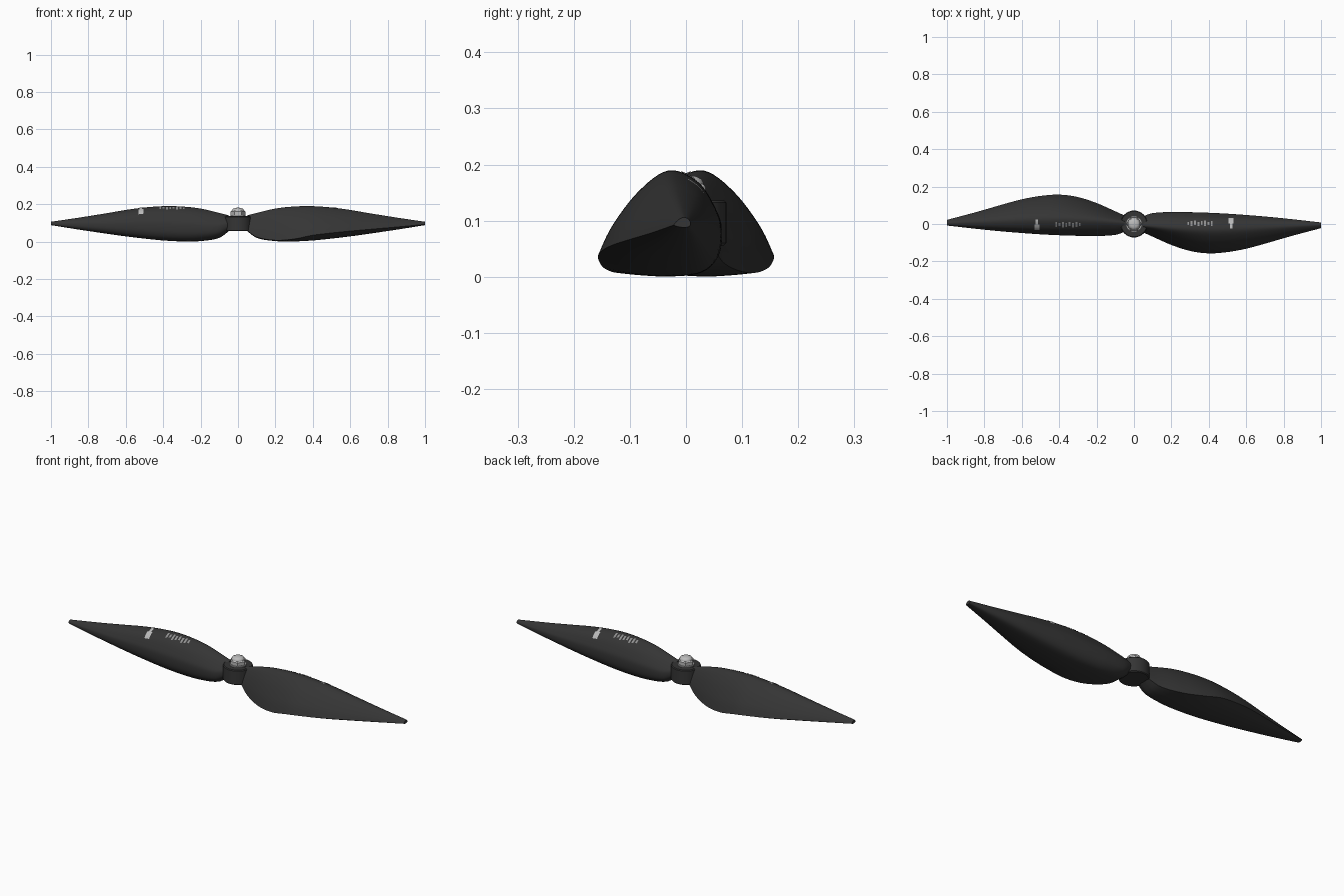
import bpy, bmesh, math

if "Cube" in bpy.data.objects:
    bpy.data.objects.remove(bpy.data.objects["Cube"])

def material(name, c):
    m = bpy.data.materials.new(name)
    m.diffuse_color = (c, c, c, 1)
    m.use_nodes = True
    m.node_tree.nodes["Principled BSDF"].inputs["Base Color"].default_value = m.diffuse_color
    return m

BLACK = material("black_plastic", 0.035)
PALE = material("pale_metal", 0.5)
GREY = material("grey_print", 0.27)

def finish(name, bm, mat, angle=40, recalc=True):
    if recalc:
        bmesh.ops.recalc_face_normals(bm, faces=bm.faces)
    me = bpy.data.meshes.new(name)
    bm.to_mesh(me)
    bm.free()
    me.materials.append(mat)
    ob = bpy.data.objects.new(name, me)
    bpy.context.collection.objects.link(ob)
    bpy.ops.object.select_all(action='DESELECT')
    ob.select_set(True)
    bpy.context.view_layer.objects.active = ob
    bpy.ops.object.shade_smooth_by_angle(angle=math.radians(angle))
    return ob

# Blade dimensions along the radius: trailing reach, leading reach, top, bottom, trailing edge height
X = [.05, .1, .2, .3, .4, .5, .6, .7, .85, 1]
TRAIL = [.045, .068, .112, .144, .157, .15, .132, .105, .062, .022]
LEAD = [.042, .058, .064, .063, .060, .055, .048, .040, .025, .008]
TOP = [.14, .153, .176, .187, .189, .182, .169, .152, .128, .106]
BOTTOM = [.055, .02, .003, .001, .006, .016, .028, .042, .064, .088]
EDGE = [.058, .024, .007, .014, .034, .046, .056, .065, .078, .092]

def curve(tab, x):
    """Smooth interpolation of a table over X."""
    n = len(X)
    i = max(k for k in range(n - 1) if X[k] <= x + 1e-9)
    def slope(k):
        a, b = max(k - 1, 0), min(k + 1, n - 1)
        return (tab[b] - tab[a]) / (X[b] - X[a])
    h = X[i + 1] - X[i]
    t = (x - X[i]) / h
    return ((2*t**3 - 3*t*t + 1) * tab[i] + (t**3 - 2*t*t + t) * h * slope(i)
            + (3*t*t - 2*t**3) * tab[i + 1] + (t**3 - t*t) * h * slope(i + 1))

def section(x, steps=6):
    """Thick aerofoil loop (y, z) starting at the sharp trailing edge."""
    a, b, T, B, e = -curve(TRAIL, x), curve(LEAD, x), curve(TOP, x), curve(BOTTOM, x), curve(EDGE, x)
    up = lambda f: e + f * (T - e)
    at = lambda f: B + f * (T - B)
    p = [(a, e), (a*.84, up(.35)), (a*.54, up(.76)), (a*.2, T), (b*.35, at(.89)), (b*.85, at(.64)),
         (b, at(.45)), (b*.9, at(.2)), (b*.45, at(.04)), (a*.2, B), (a*.65, B + .3*(e - B)), (a, e)]
    out = []
    for i in range(len(p) - 1):
        q = [p[max(i - 1, 0)], p[i], p[i + 1], p[min(i + 2, len(p) - 1)]]
        for s in range(steps):
            t = s / steps
            out.append(tuple(.5 * (2*q[1][k] + (q[2][k] - q[0][k]) * t
                       + (2*q[0][k] - 5*q[1][k] + 4*q[2][k] - q[3][k]) * t*t
                       + (3*q[1][k] - q[0][k] - 3*q[2][k] + q[3][k]) * t**3) for k in (0, 1)))
    return out

def blade(name, s):
    bm = bmesh.new()
    n = 64
    rings = []
    for i in range(n + 1):
        x = .05 + .95 * i / n
        rings.append([bm.verts.new((s*x, s*y, z)) for y, z in section(x)])
    m = len(rings[0])
    for r, q in zip(rings, rings[1:]):
        for j in range(m):
            bm.faces.new((r[j], r[(j+1) % m], q[(j+1) % m], q[j]))
    bm.faces.new(rings[0])
    bm.faces.new(rings[-1])
    finish(name, bm, BLACK)

def top_z(x, y):
    """Highest blade surface point at (x, y)."""
    sec = section(x)
    best = 0
    for (y0, z0), (y1, z1) in zip(sec, sec[1:]):
        if y0 <= y <= y1 and y1 > y0:
            best = max(best, z0 + (z1 - z0) * (y - y0) / (y1 - y0))
    return best

def plates(name, s, mat, rects):
    """Thin printed marks that follow the blade top."""
    bm = bmesh.new()
    for x0, x1, y0, y1 in rects:
        n, k = 3, 6
        g = [[bm.verts.new((s*x, s*y, top_z(x, y) + .002))
              for y in [y0 + (y1 - y0) * j / k for j in range(k + 1)]]
             for x in [x0 + (x1 - x0) * i / n for i in range(n + 1)]]
        for i in range(n):
            for j in range(k):
                bm.faces.new((g[i][j], g[i+1][j], g[i+1][j+1], g[i][j+1]))
    finish(name, bm, mat, recalc=False)

for side, s in (("right", 1), ("left", -1)):
    blade(side + "_blade", s)
    plates(side + "_badge", s, PALE, [(.505, .533, .004, .033), (.512, .526, -.024, .004)])
    bars = [(.285 + .018*i, .295 + .018*i, -.006 - .004*(i % 2), .012 + .004*(i % 3)) for i in range(8)]
    plates(side + "_print_bars", s, GREY, bars)

def lathe(name, prof, seg, mat, angle=40):
    """Solid of revolution from (radius, z) pairs, closed by caps."""
    bm = bmesh.new()
    rings = [[bm.verts.new((r*math.cos(2*math.pi*i/seg), r*math.sin(2*math.pi*i/seg), z))
              for i in range(seg)] for r, z in prof]
    for a, b in zip(rings, rings[1:]):
        for i in range(seg):
            bm.faces.new((a[i], a[(i+1) % seg], b[(i+1) % seg], b[i]))
    bm.faces.new(rings[0])
    bm.faces.new(rings[-1])
    finish(name, bm, mat, angle)

# Hub, washer, hexagonal nut and its domed cap
lathe("hub", [(.068, .056), (.072, .06), (.072, .132), (.068, .136)], 48, BLACK)
lathe("washer", [(.041, .13), (.041, .141)], 32, PALE)
lathe("hex_nut", [(.036, .138), (.040, .142), (.040, .160), (.035, .165)], 6, PALE, 20)
lathe("nut_cap", [(.031, .16), (.031, .168), (.027, .175), (.018, .179), (.006, .181)], 32, PALE)
